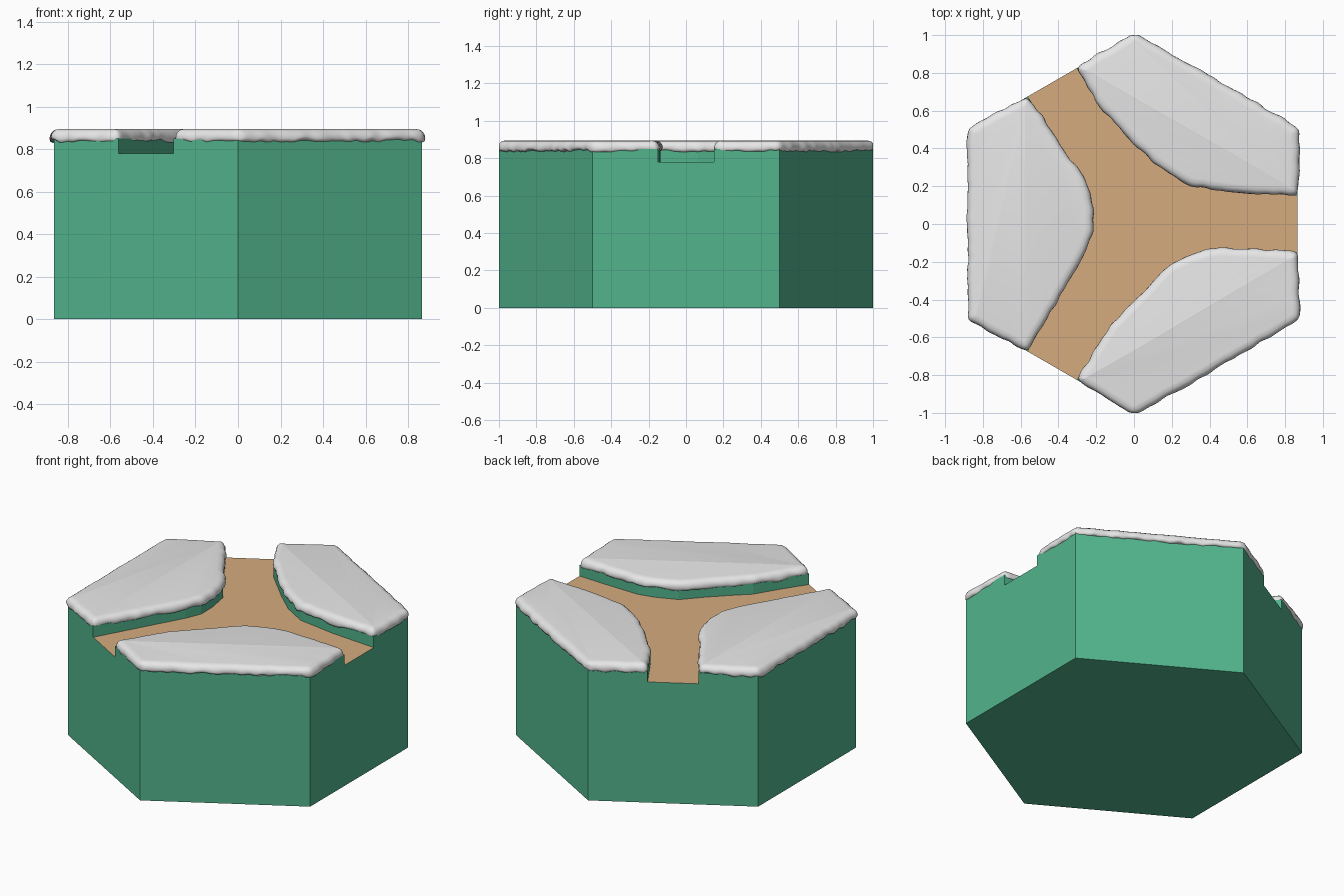
import bpy, bmesh, random
from math import sin, cos, pi
from mathutils import Vector

random.seed(4)
cube = bpy.data.objects.get("Cube")
if cube:
    bpy.data.objects.remove(cube, do_unlink=True)

FLOOR, BANK = 0.78, 0.85


def material(name, rgb):
    m = bpy.data.materials.new(name)
    m.use_nodes = True
    m.diffuse_color = (*rgb, 1)
    m.node_tree.nodes["Principled BSDF"].inputs["Base Color"].default_value = (*rgb, 1)
    return m


green = material("green ground", (0.085, 0.46, 0.27))
tan = material("tan path", (0.66, 0.41, 0.21))
white = material("pale snow", (0.8, 0.8, 0.8))


def finish(bm, name, mats):
    bmesh.ops.recalc_face_normals(bm, faces=bm.faces)
    mesh = bpy.data.meshes.new(name)
    bm.to_mesh(mesh)
    bm.free()
    for m in mats:
        mesh.materials.append(m)
    obj = bpy.data.objects.new(name, mesh)
    bpy.context.collection.objects.link(obj)
    return obj


def hex_corner(i):
    a = pi / 6 + i * pi / 3
    return Vector((cos(a), sin(a)))


# Path-side edge of each bank, counter-clockwise between its two path ends
inner_edges = [
    [(-.19, .62), (0, .42), (.14, .29), (.3, .2), (.56, .165)],
    [(-.455, -.495), (-.34, -.295), (-.26, -.16), (-.215, -.055), (-.215, .065),
     (-.245, .225), (-.39, .42), (-.47, .55)],
    [(.72, -.135), (.455, -.125), (.35, -.145), (.2, -.2), (.085, -.32),
     (-.03, -.44), (-.125, -.53), (-.205, -.665)],
]


def bank_outline(k):
    c0, c1 = hex_corner(2 * k), hex_corner(2 * k + 1)
    before, after = hex_corner(2 * k - 1), hex_corner(2 * k + 2)
    return [c0, c1, c1.lerp(after, 0.35)] + [Vector(p) for p in inner_edges[k]] + [c0.lerp(before, 0.35)]


outlines = [bank_outline(k) for k in range(3)]

# Ground block: hexagon with three raised banks around a sunken path
bm = bmesh.new()
bottom = [bm.verts.new((*hex_corner(i), 0)) for i in range(6)]
bm.faces.new(bottom)
tops, floors = [], []
for pts in outlines:
    mid = sum(pts, Vector((0, 0))) / len(pts)
    plan = pts[:3] + [p + (mid - p).normalized() * 0.015 for p in pts[3:-1]] + pts[-1:]
    top = [bm.verts.new((*p, BANK)) for p in plan]
    floor = [bm.verts.new((*p, FLOOR)) for p in plan[2:]]
    bm.faces.new(top)
    for i in range(len(floor) - 1):
        bm.faces.new((top[i + 2], top[i + 3], floor[i + 1], floor[i]))
    tops.append(top)
    floors.append(floor)
for k in range(3):
    n = (k + 1) % 3
    b0, b1, b2 = (bottom[(2 * k + j) % 6] for j in range(3))
    bm.faces.new((b0, b1, tops[k][1], tops[k][0]))
    bm.faces.new((b1, b2, tops[n][0], tops[n][-1], floors[n][-1],
                  floors[k][0], tops[k][2], tops[k][1]))
path = bm.faces.new([v for k in (0, 2, 1) for v in floors[k]])
path.material_index = 1
finish(bm, "ground_block", (green, tan))


# Snow caps: softly rounded slabs with a wavering rim
def snow_cap(name, pts):
    pts = [p * (1.016 if i < 2 else 1.003) for i, p in enumerate(pts)]
    ring = []
    for a, b in zip(pts, pts[1:] + pts[:1]):
        steps = max(1, round((b - a).length / 0.016))
        ring += [a.lerp(b, j / steps) for j in range(steps)]
    n = len(ring)

    def soften(values, times):
        for _ in range(times):
            values = [(values[i - 1] + 2 * values[i] + values[(i + 1) % n]) / 4 for i in range(n)]
        return values

    ring = soften(ring, 4)
    out = []
    for i in range(n):
        t = (ring[(i + 1) % n] - ring[i - 1]).normalized()
        out.append(Vector((t.y, -t.x)))
    out = soften(out, 3)
    sway = soften([random.uniform(-.012, .012) for _ in ring], 3)
    dip = soften([random.uniform(-.013, .013) for _ in ring], 2)

    bm = bmesh.new()
    rows = []
    # inset from the rim, height, share of the rim wobble
    for inset, z, wob in ((.014, .837, 1), (.004, .842, 1), (0, .853, .7), (.002, .868, .3),
                          (.009, .881, .1), (.022, .891, 0), (.045, .895, 0)):
        row = []
        for p, d, s, h in zip(ring, out, sway, dip):
            q = p + d * (s * (0.4 + 0.6 * wob) - inset)
            q.y = max(-1, min(1, q.y))
            row.append(bm.verts.new((*q, z + h * wob)))
        rows.append(row)
    for lo, hi in zip(rows, rows[1:]):
        for i in range(n):
            j = (i + 1) % n
            bm.faces.new((lo[i], lo[j], hi[j], hi[i]))
    bm.faces.new(rows[0])
    bm.faces.new(rows[-1])
    for f in bm.faces:
        f.smooth = True
    finish(bm, name, (white,))


for label, pts in zip(("back_left", "right", "front_left"), outlines):
    snow_cap("snow_cap_" + label, pts)
